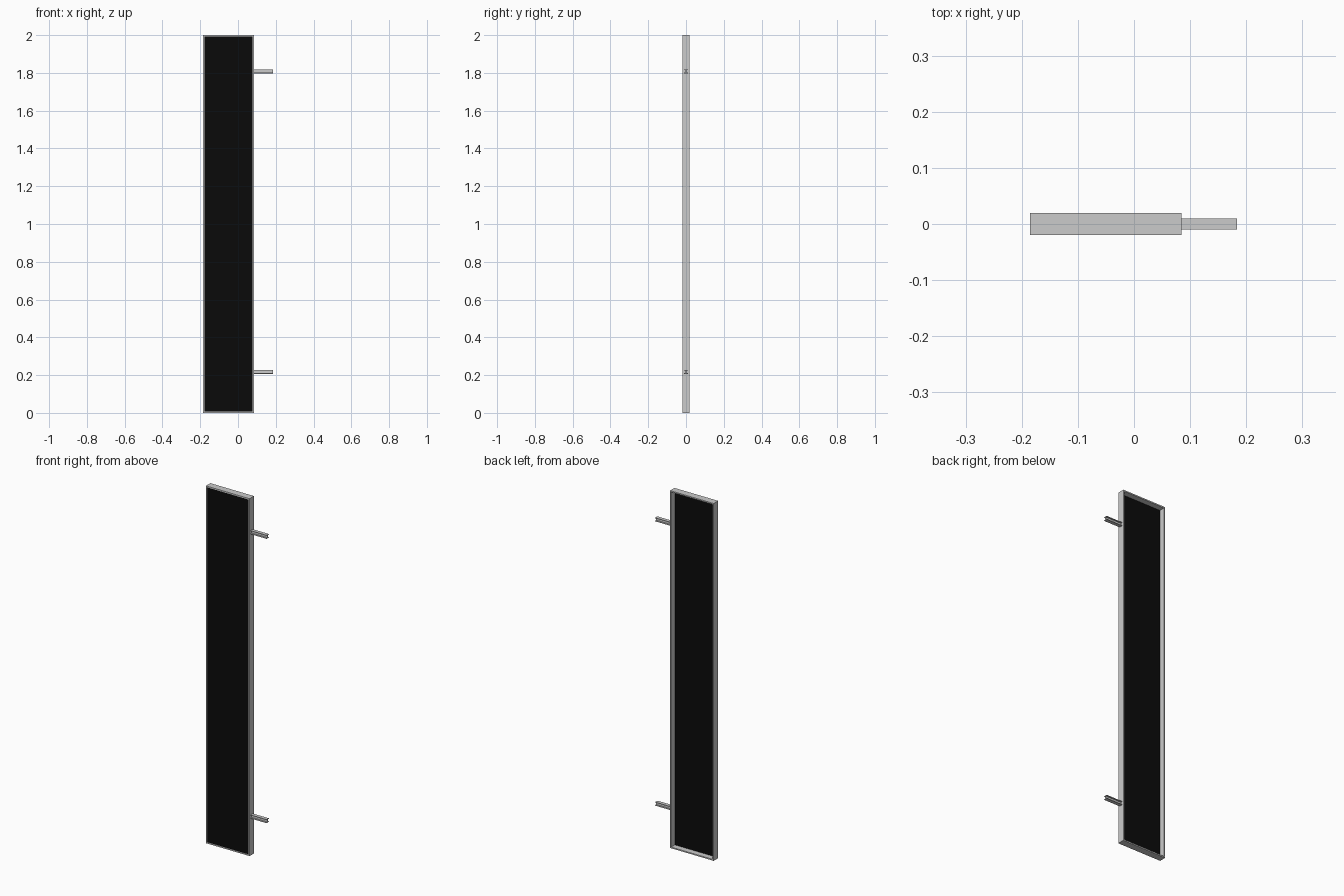
import bpy, bmesh

if "Cube" in bpy.data.objects:
    bpy.data.objects.remove(bpy.data.objects["Cube"])

XL, XR, D, H = -0.185, 0.085, 0.0195, 2.0   # frame extents
T = 0.007                                  # frame wall thickness


def mesh_object(name, bm):
    bmesh.ops.recalc_face_normals(bm, faces=bm.faces)
    me = bpy.data.meshes.new(name)
    bm.to_mesh(me)
    bm.free()
    ob = bpy.data.objects.new(name, me)
    bpy.context.collection.objects.link(ob)
    return ob


def box(name, x0, x1, y0, y1, z0, z1):
    bm = bmesh.new()
    bmesh.ops.create_cube(bm, size=1)
    for v in bm.verts:
        v.co = (x1 if v.co.x > 0 else x0,
                y1 if v.co.y > 0 else y0,
                z1 if v.co.z > 0 else z0)
    return mesh_object(name, bm)


# Rectangular frame: nested loops at front and back, bridged into a hollow ring
bm = bmesh.new()
rings = []
for inset, y in ((0, -D), (0, D), (T, D), (T, -D)):
    x0, x1, z0, z1 = XL + inset, XR - inset, inset, H - inset
    rings.append([bm.verts.new((x, y, z)) for x, z in
                  ((x0, z0), (x1, z0), (x1, z1), (x0, z1))])
for r in range(4):
    a, b = rings[r], rings[(r + 1) % 4]
    for i in range(4):
        j = (i + 1) % 4
        bm.faces.new((a[i], a[j], b[j], b[i]))
mesh_object("sign_frame", bm)

# Black panel set just behind the front edge, open recess at the back
black = bpy.data.materials.new("black_panel")
black.diffuse_color = (0.003, 0.003, 0.003, 1)
black.use_nodes = True
black.node_tree.nodes["Principled BSDF"].inputs["Base Color"].default_value = black.diffuse_color
panel = box("panel", XL + T, XR - T, -D + 0.003, -D + 0.007, T, H - T)
panel.data.materials.append(black)

# I-section mounting brackets on the right side
w, h, t = 0.010, 0.010, 0.0015
half = [(w, -h), (w, -h + 2 * t), (t, -h + 2 * t),
        (t, h - 2 * t), (w, h - 2 * t), (w, h)]
profile = half + [(-y, z) for y, z in reversed(half)]
for name, zc in (("lower_bracket", 0.217), ("upper_bracket", 1.808)):
    bm = bmesh.new()
    face = bm.faces.new([bm.verts.new((XR, y, zc + z)) for y, z in profile])
    ext = bmesh.ops.extrude_face_region(bm, geom=[face], use_keep_orig=True)
    verts = [g for g in ext["geom"] if isinstance(g, bmesh.types.BMVert)]
    bmesh.ops.translate(bm, verts=verts, vec=(0.099, 0, 0))
    mesh_object(name, bm)
